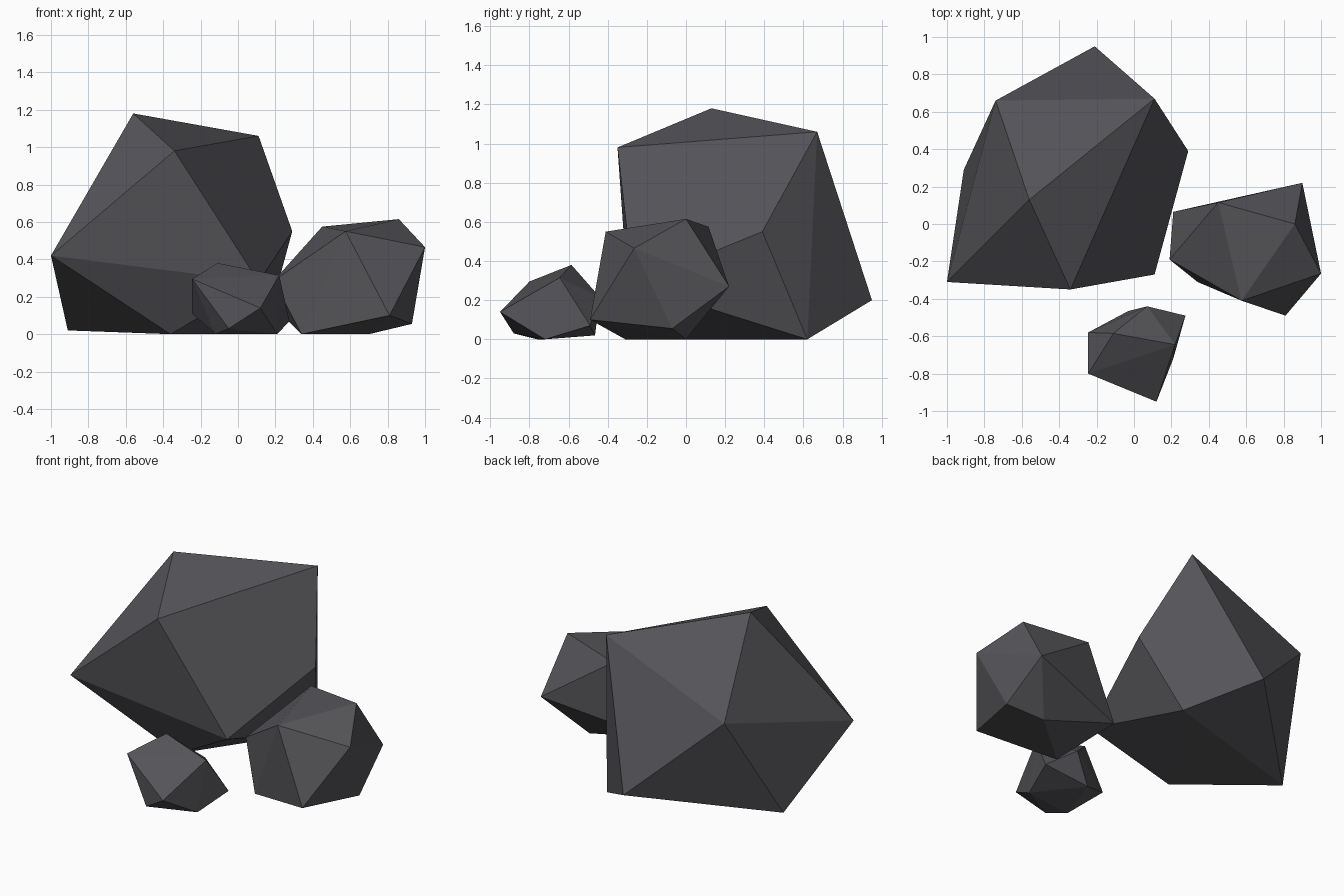
import bpy, bmesh

# One dark stone colour shared by all rocks
stone = bpy.data.materials.new("dark_grey_stone")
stone.diffuse_color = (0.09, 0.088, 0.098, 1.0)


def make_rock(name, corners):
    """Faceted boulder: convex hull around its corner points, flat shaded."""
    bm = bmesh.new()
    for co in corners:
        bm.verts.new(co)
    hull = bmesh.ops.convex_hull(bm, input=bm.verts[:])
    loose = {v for v in hull["geom_interior"] if isinstance(v, bmesh.types.BMVert)}
    bmesh.ops.delete(bm, geom=list(loose), context='VERTS')
    # merge nearly coplanar triangles into larger facets
    bmesh.ops.dissolve_limit(bm, angle_limit=0.04, verts=bm.verts[:], edges=bm.edges[:])
    bmesh.ops.recalc_face_normals(bm, faces=bm.faces[:])
    mesh = bpy.data.meshes.new(name)
    bm.to_mesh(mesh)
    bm.free()
    mesh.materials.append(stone)
    obj = bpy.data.objects.new(name, mesh)
    bpy.context.collection.objects.link(obj)
    return obj


# Tall boulder at the back left
make_rock("large_rock", [
    (-0.56, 0.13, 1.18), (-0.34, -0.35, 0.98), (0.11, 0.67, 1.06),
    (0.29, 0.39, 0.55), (-1.0, -0.31, 0.42), (0.11, -0.27, 0.28),
    (-0.74, 0.66, 0.70), (-0.21, 0.95, 0.20), (-0.91, 0.29, 0.02),
    (0.14, 0.62, 0.0), (-0.36, -0.11, 0.0)])

# Medium boulder on the right
make_rock("medium_rock", [
    (0.45, 0.115, 0.575), (0.86, 0.0, 0.615), (1.0, -0.265, 0.465),
    (0.575, -0.41, 0.55), (0.81, -0.49, 0.10), (0.93, -0.07, 0.055),
    (0.90, 0.22, 0.27), (0.34, -0.31, 0.0), (0.70, 0.0, 0.0),
    (0.19, -0.19, 0.285), (0.21, 0.065, 0.13)])

# Small stone at the front
make_rock("small_rock", [
    (-0.11, -0.585, 0.38), (-0.245, -0.80, 0.295), (0.22, -0.645, 0.315),
    (0.12, -0.95, 0.14), (-0.05, -0.88, 0.03), (0.275, -0.49, 0.07),
    (-0.245, -0.58, 0.11), (0.07, -0.44, 0.215), (-0.03, -0.465, 0.02),
    (-0.12, -0.76, 0.0), (0.21, -0.72, 0.0)])
